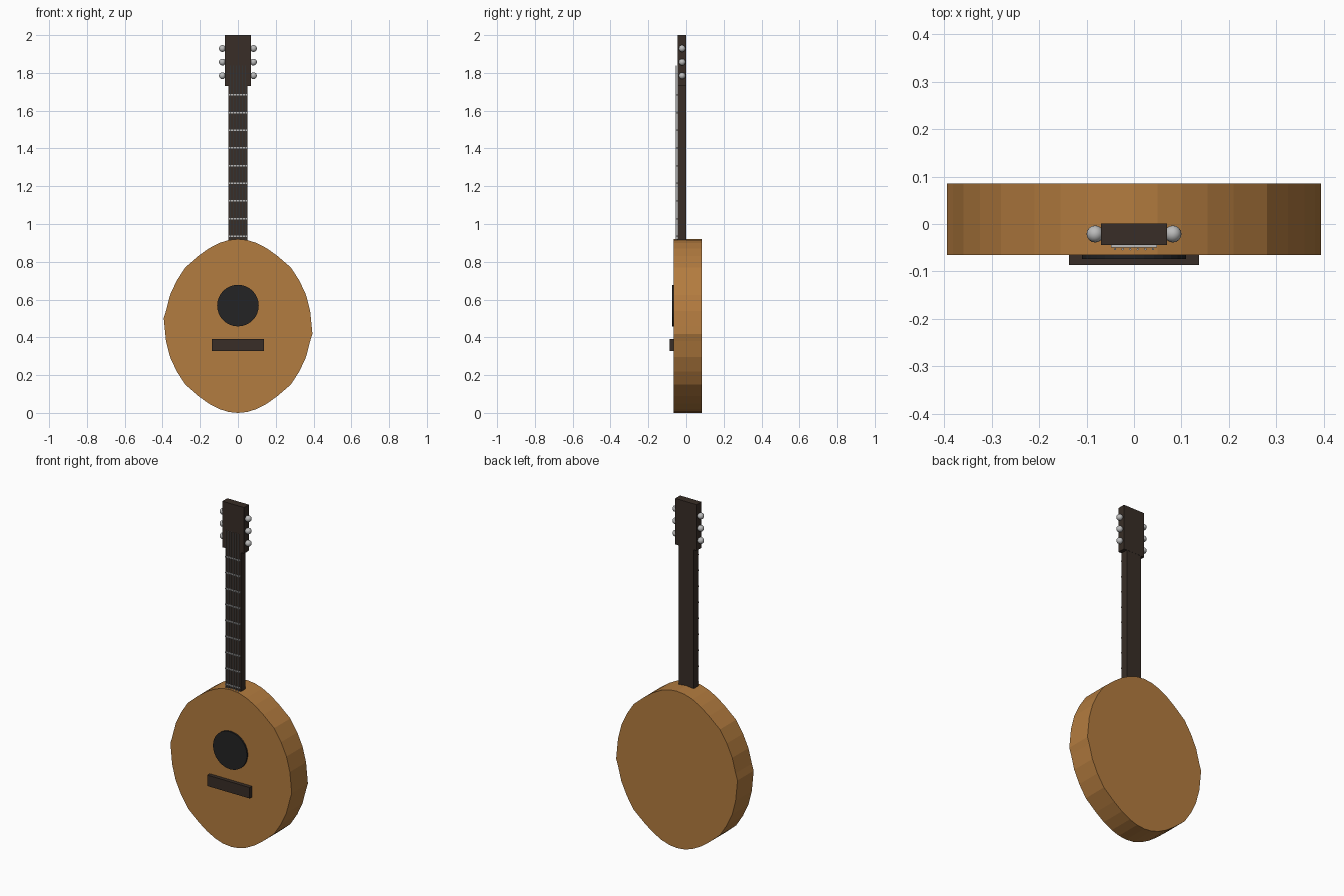
import bpy, bmesh

if "Cube" in bpy.data.objects:
    bpy.data.objects.remove(bpy.data.objects["Cube"])


def material(name, rgb):
    m = bpy.data.materials.new(name)
    m.diffuse_color = (*rgb, 1)
    m.use_nodes = True
    m.node_tree.nodes["Principled BSDF"].inputs["Base Color"].default_value = m.diffuse_color
    return m


WOOD = material("warm_wood", (0.45, 0.2, 0.05))
DARK = material("dark_wood", (0.04, 0.027, 0.02))
BLACK = material("hole_black", (0.017, 0.017, 0.018))
METAL = material("metal", (0.5, 0.5, 0.5))


def finish(name, mat):
    o = bpy.context.object
    o.name = name
    o.data.materials.append(mat)
    return o


def box(name, lo, hi, mat):
    mid = [(a + b) / 2 for a, b in zip(lo, hi)]
    bpy.ops.mesh.primitive_cube_add(size=1, location=mid)
    o = finish(name, mat)
    o.scale = [b - a for a, b in zip(lo, hi)]
    bpy.ops.object.transform_apply(location=False, rotation=False, scale=True)
    return o


def rod(name, x, y, z0, z1, r, mat):
    bpy.ops.mesh.primitive_cylinder_add(vertices=8, radius=r, depth=z1 - z0,
                                        location=(x, y, (z0 + z1) / 2))
    return finish(name, mat)


# Body: quarter outline mirrored into a closed loop, extruded in depth
quarter = [(0, .46), (.05, .455), (.10, .439), (.155, .41), (.21, .37),
           (.28, .31), (.325, .24), (.36, .165), (.382, .08), (.39, 0)]
half = quarter + [(x, -z) for x, z in quarter[-2::-1]]
# the sides overlap in a slim lip where the two halves of the rim meet
half.insert(10, (.394, -.042))
loop = half[:-1] + [(-x, -z) for x, z in half[:-1]]
bm = bmesh.new()
front = bm.faces.new([bm.verts.new((x, -.065, z + .46)) for x, z in loop])
ext = bmesh.ops.extrude_face_region(bm, geom=[front])["geom"]
bmesh.ops.translate(bm, vec=(0, .15, 0),
                    verts=[v for v in ext if isinstance(v, bmesh.types.BMVert)])
bmesh.ops.recalc_face_normals(bm, faces=bm.faces)
mesh = bpy.data.meshes.new("body")
bm.to_mesh(mesh)
bm.free()
mesh.materials.append(WOOD)
bpy.context.collection.objects.link(bpy.data.objects.new("body", mesh))

# Sound hole disc and bridge
bpy.ops.mesh.primitive_cylinder_add(vertices=32, radius=.11, depth=.012,
                                    location=(0, -.068, .568),
                                    rotation=(1.570796, 0, 0))
finish("sound_hole", BLACK)
box("bridge", (-.137, -.087, .328), (.137, -.06, .392), DARK)

# Neck and headstock
box("neck", (-.05, -.044, .88), (.05, 0, 1.74), DARK)
box("headstock", (-.07, -.044, 1.73), (.07, .001, 2.0), DARK)

# Frets
for i in range(9):
    z = .935 + i * .0935
    box(f"fret_{i + 1}", (-.048, -.05, z - .004), (.048, -.042, z + .004), METAL)

# Strings
for i in range(6):
    rod(f"string_{i + 1}", -.04 + i * .016, -.053, .36, 1.84, .0025, METAL)

# Tuning pegs
for side in (-1, 1):
    for i in range(3):
        bpy.ops.mesh.primitive_uv_sphere_add(
            segments=16, ring_count=10, radius=.018,
            location=(side * .082, -.021, 1.785 + i * .072))
        finish(f"tuning_peg_{'left' if side < 0 else 'right'}_{i + 1}", METAL)
        bpy.ops.object.shade_smooth()
